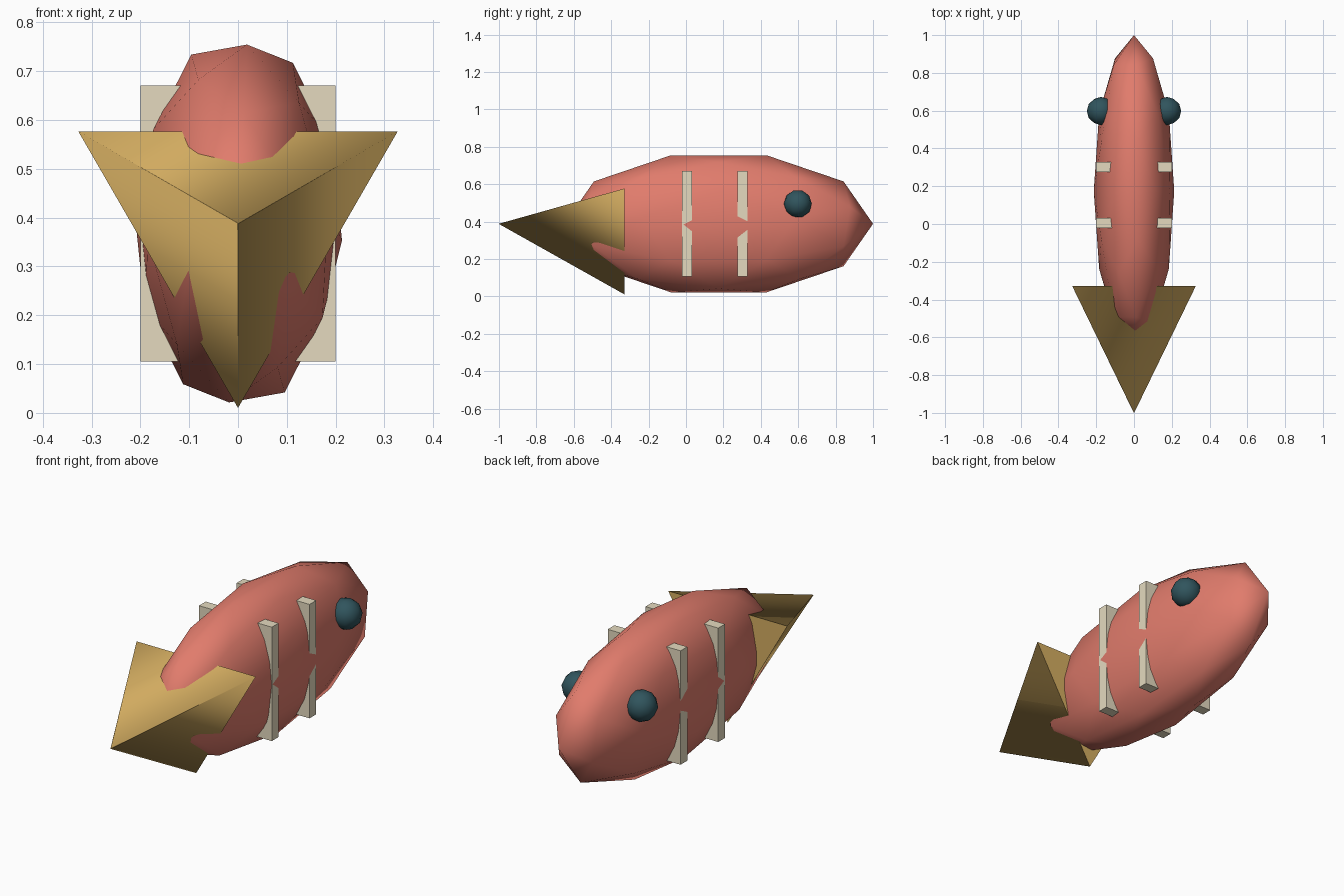
import bpy, bmesh, math
from mathutils import Matrix, Vector

if "Cube" in bpy.data.objects:
    bpy.data.objects.remove(bpy.data.objects["Cube"])


def material(name, rgb):
    m = bpy.data.materials.new(name)
    m.diffuse_color = (*rgb, 1)
    m.use_nodes = True
    m.node_tree.nodes["Principled BSDF"].inputs["Base Color"].default_value = m.diffuse_color
    return m


coral = material("coral", (0.75, 0.20, 0.15))
gold = material("gold", (0.66, 0.42, 0.12))
cream = material("cream", (0.78, 0.70, 0.52))
teal = material("dark_teal", (0.03, 0.09, 0.11))


def finish(bm, name, mat, smooth):
    """Turn a bmesh into an object; smooth(face) picks the smooth faces."""
    for f in bm.faces:
        f.smooth = smooth(f)
    me = bpy.data.meshes.new(name)
    bm.to_mesh(me)
    bm.free()
    me.materials.append(mat)
    ob = bpy.data.objects.new(name, me)
    bpy.context.collection.objects.link(ob)
    return ob


def ball(name, mat, centre, radii):
    """Low-poly icosphere, turned so its two-fold axes lie on x, y and z."""
    bm = bmesh.new()
    turn = math.atan2(2, 1 + math.sqrt(5))
    bmesh.ops.create_icosphere(bm, subdivisions=2, radius=1,
                               matrix=Matrix.Rotation(turn, 4, 'Y'))
    bmesh.ops.scale(bm, vec=Vector(radii), verts=bm.verts)
    bmesh.ops.translate(bm, vec=Vector(centre), verts=bm.verts)
    return finish(bm, name, mat, lambda f: True)


# Body: stretched icosphere
ball("body", coral, (0, 0.175, 0.388), (0.214, 0.825, 0.387))

# Eyes
for side, label in ((-1, "left"), (1, "right")):
    ball(f"{label}_eye", teal, (side * 0.175, 0.598, 0.495), (0.075,) * 3)

# Stripes: thin slabs through the body
for y, label in ((0.006, "tail_side"), (0.302, "head_side")):
    bm = bmesh.new()
    bmesh.ops.create_cube(bm, size=1, matrix=Matrix.Translation((0, y, 0.388))
                          @ Matrix.Diagonal((0.40, 0.053, 0.566, 1)))
    finish(bm, f"{label}_stripe", cream, lambda f: False)

# Tail: three-sided cone pointing to -y, one corner down
bm = bmesh.new()
bmesh.ops.create_cone(
    bm, cap_ends=True, segments=3, radius1=0.378, radius2=0.001, depth=0.672,
    matrix=Matrix.Translation((0, -0.664, 0.388))
    @ Matrix.Rotation(math.pi / 2, 4, 'X') @ Matrix.Rotation(math.pi, 4, 'Z'))
bm.normal_update()
finish(bm, "tail", gold, lambda f: abs(f.normal.y) < 0.9)
